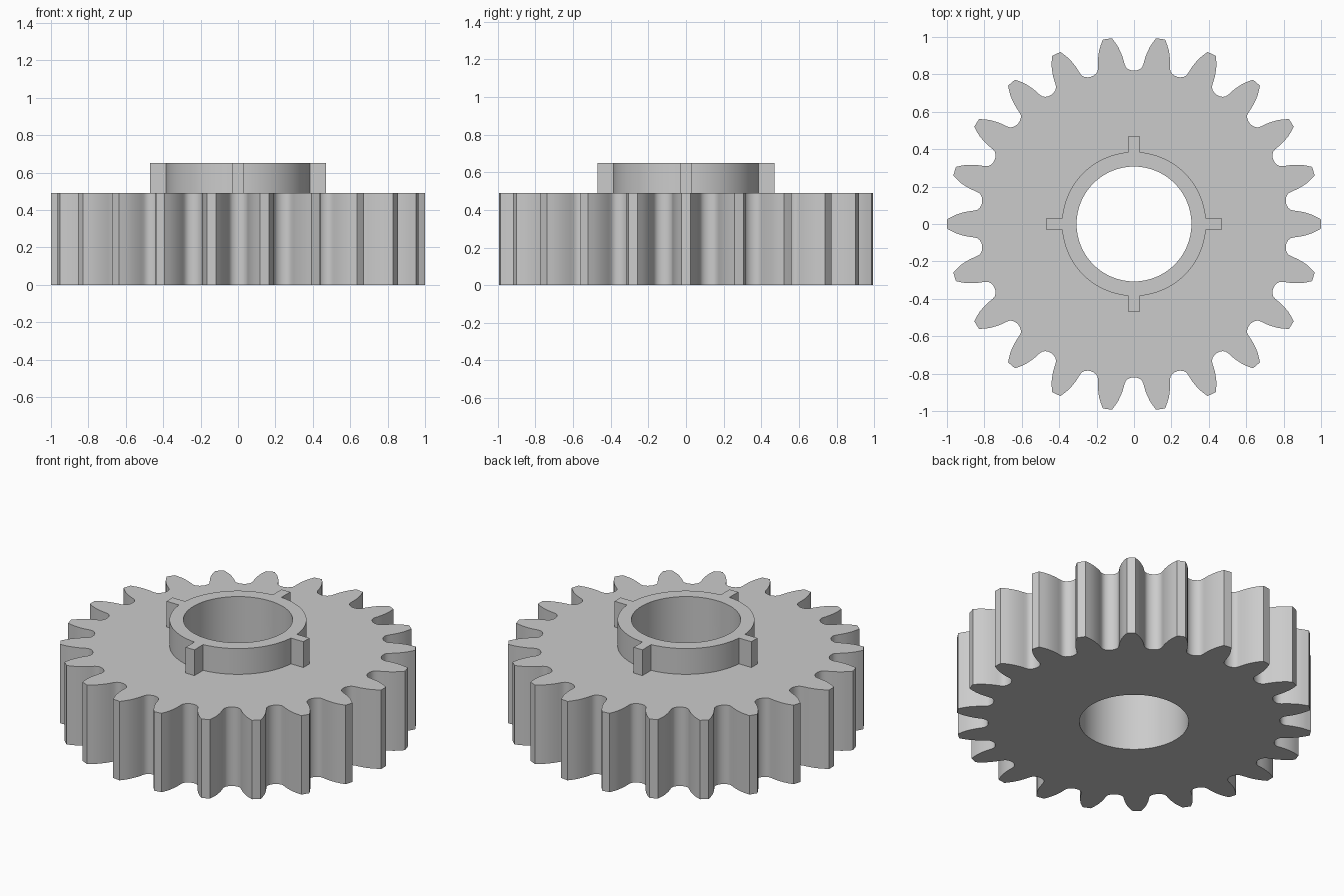
import bpy
import bmesh
from math import cos, sin, pi, atan2, hypot, radians

cube = bpy.data.objects.get("Cube")
if cube:
    bpy.data.objects.remove(cube, do_unlink=True)

GREY = (0.6, 0.6, 0.6, 1.0)
steel = bpy.data.materials.new("plain_grey")
steel.use_nodes = True
steel.diffuse_color = GREY
steel.node_tree.nodes["Principled BSDF"].inputs["Base Color"].default_value = GREY

TEETH = 22
BORE = 0.307
GEAR_TOP = 0.49
HUB_TOP = 0.65


def bored_prism(name, outline, z0, z1, bottom=True):
    """Extrude a polar outline [(radius, angle)] with a round bore through it."""
    bm = bmesh.new()

    def ring(z, radius=None):
        return [bm.verts.new(((radius or r) * cos(a), (radius or r) * sin(a), z))
                for r, a in outline]

    rings = [ring(z0, BORE), ring(z0), ring(z1), ring(z1, BORE)]
    count = len(outline)
    for k in range(0 if bottom else 1, 4):
        lower, upper = rings[k], rings[(k + 1) % 4]
        for i in range(count):
            j = (i + 1) % count
            bm.faces.new((lower[i], lower[j], upper[j], upper[i]))
    bmesh.ops.recalc_face_normals(bm, faces=bm.faces)
    mesh = bpy.data.meshes.new(name)
    bm.to_mesh(mesh)
    bm.free()
    mesh.materials.append(steel)
    obj = bpy.data.objects.new(name, mesh)
    bpy.context.collection.objects.link(obj)
    bpy.ops.object.select_all(action="DESELECT")
    obj.select_set(True)
    bpy.context.view_layer.objects.active = obj
    bpy.ops.object.shade_smooth_by_angle(angle=radians(30))
    return obj


# Half of one tooth gap: (sideways offset, height), from root centre to tooth tip
half_gap = [(0, 0.82), (0.016, 0.822), (0.031, 0.828), (0.043, 0.838),
            (0.050, 0.853), (0.055, 0.872), (0.062, 0.895), (0.072, 0.92),
            (0.084, 0.945), (0.099, 0.968), (0.118, 0.993)]
half = [(hypot(t, r), atan2(t, r)) for t, r in half_gap]
gap = [(r, -a) for r, a in reversed(half[1:])] + half

# Gear body: the gap repeated around, each followed by the middle of a tip
pitch = 2 * pi / TEETH
gear_outline = []
for n in range(TEETH):
    centre = (n + 0.5) * pitch
    gear_outline += [(r, a + centre) for r, a in gap]
    gear_outline.append((1.0, centre + pitch / 2))
bored_prism("gear_body", gear_outline, 0, GEAR_TOP)

# Hub collar with four square keys
HUB, KEY_REACH, KEY_HALF, STEPS = 0.385, 0.47, 0.03, 24
root = atan2(KEY_HALF, HUB)
tip = atan2(KEY_HALF, KEY_REACH)
tip_radius = hypot(KEY_HALF, KEY_REACH)
hub_outline = []
for n in range(4):
    a = n * pi / 2
    hub_outline += [(tip_radius, a - tip), (tip_radius, a + tip)]
    hub_outline += [(HUB, a + root + (pi / 2 - 2 * root) * i / STEPS)
                    for i in range(STEPS + 1)]
bored_prism("hub_collar_with_keys", hub_outline, GEAR_TOP, HUB_TOP, bottom=False)
